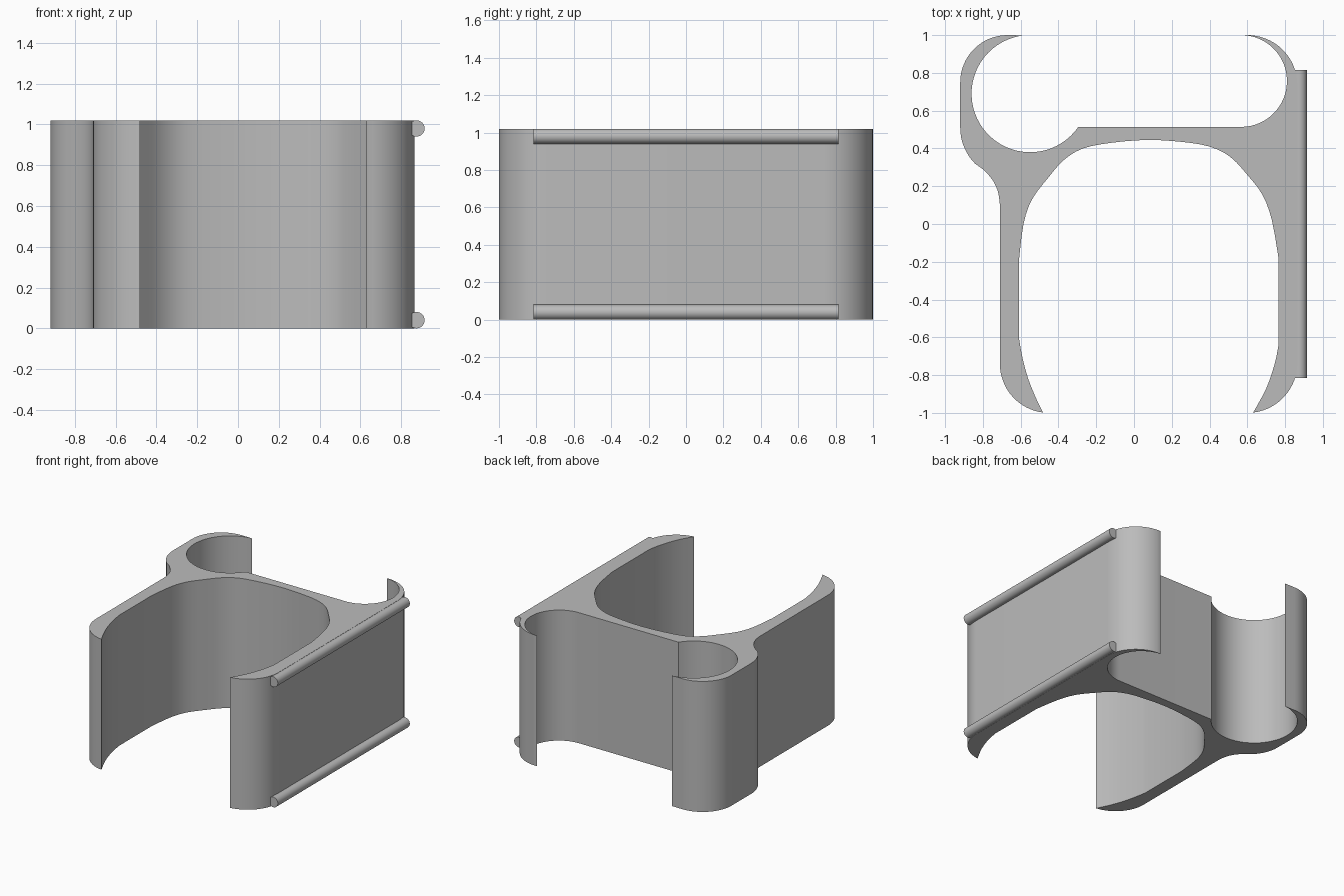
import bpy, bmesh, math
from mathutils import Vector, Matrix

cube = bpy.data.objects.get("Cube")
if cube:
    bpy.data.objects.remove(cube, do_unlink=True)

HEIGHT = 1.02

grey = bpy.data.materials.new("plain grey")
grey.use_nodes = True
colour = (0.5, 0.5, 0.5, 1)
grey.diffuse_color = colour
grey.node_tree.nodes["Principled BSDF"].inputs["Base Color"].default_value = colour


def arc(cx, cy, r, start, end, steps=16):
    """Points along a circular arc, angles in degrees."""
    angles = [math.radians(start + (end - start) * i / steps) for i in range(steps + 1)]
    return [Vector((cx + r * math.cos(a), cy + r * math.sin(a))) for a in angles]


def spline(points, steps=3):
    """Smooth curve through the given points."""
    p = [Vector(q) for q in points]
    p = [p[0]] + p + [p[-1]]
    out = []
    for a, b, c, d in zip(p, p[1:], p[2:], p[3:]):
        for i in range(steps):
            t = i / steps
            out.append(0.5 * (2 * b + (c - a) * t + (2 * a - 5 * b + 4 * c - d) * t * t
                              + (3 * b - a - 3 * c + d) * t ** 3))
    return out + [p[-1]]


def finish(name, bm):
    bmesh.ops.recalc_face_normals(bm, faces=bm.faces)
    mesh = bpy.data.meshes.new(name)
    bm.to_mesh(mesh)
    bm.free()
    mesh.materials.append(grey)
    obj = bpy.data.objects.new(name, mesh)
    bpy.context.collection.objects.link(obj)
    bpy.ops.object.select_all(action='DESELECT')
    obj.select_set(True)
    bpy.context.view_layer.objects.active = obj
    bpy.ops.object.shade_smooth_by_angle(angle=math.radians(30))
    return obj


# Clip outline: outer left side, large jaw, outer right side, two back hooks
outline = arc(-0.67, 0.75, 0.25, 90, 180)
outline += arc(-0.65, 0.51, 0.27, 180, 225, 8)
outline += spline([(-0.80, 0.29), (-0.75, 0.235), (-0.72, 0.17), (-0.71, 0.10)])
outline += arc(-0.45, -0.74, 0.26, 180, 263)
outline += spline([(-0.52, -0.92), (-0.56, -0.82), (-0.59, -0.71), (-0.61, -0.60)])
outline += spline([(-0.61, -0.20), (-0.585, 0.0), (-0.54, 0.13), (-0.45, 0.25),
                   (-0.37, 0.34), (-0.27, 0.40), (-0.12, 0.43), (0.07, 0.445),
                   (0.25, 0.435), (0.40, 0.41), (0.51, 0.355), (0.60, 0.26),
                   (0.68, 0.155), (0.73, 0.02), (0.765, -0.18)])
outline += spline([(0.765, -0.64), (0.745, -0.74), (0.70, -0.87), (0.63, -1.0)])
outline += arc(0.60, -0.735, 0.265, -82, 0)
outline += arc(0.60, 0.735, 0.265, 0, 92)
outline += arc(0.567, 0.757, 0.243, 85, -90, 28)
outline += arc(-0.55, 0.69, 0.31, -34.5, -264.5, 40)

# Clip body
bm = bmesh.new()
base = bm.faces.new([bm.verts.new((p.x, p.y, 0)) for p in outline])
raised = bmesh.ops.extrude_face_region(bm, geom=[base], use_keep_orig=True)
bmesh.ops.translate(bm, vec=(0, 0, HEIGHT),
                    verts=[v for v in raised["geom"] if isinstance(v, bmesh.types.BMVert)])
finish("clip_body", bm)

# Rods along the upper and lower edges of the right-hand wall
for name, z in (("lower_rod", 0.04), ("upper_rod", HEIGHT - 0.04)):
    bm = bmesh.new()
    place = Matrix.Translation((0.875, 0, z)) @ Matrix.Rotation(math.pi / 2, 4, 'X')
    bmesh.ops.create_cone(bm, cap_ends=True, segments=32, radius1=0.04, radius2=0.04,
                          depth=1.63, matrix=place)
    finish(name, bm)
